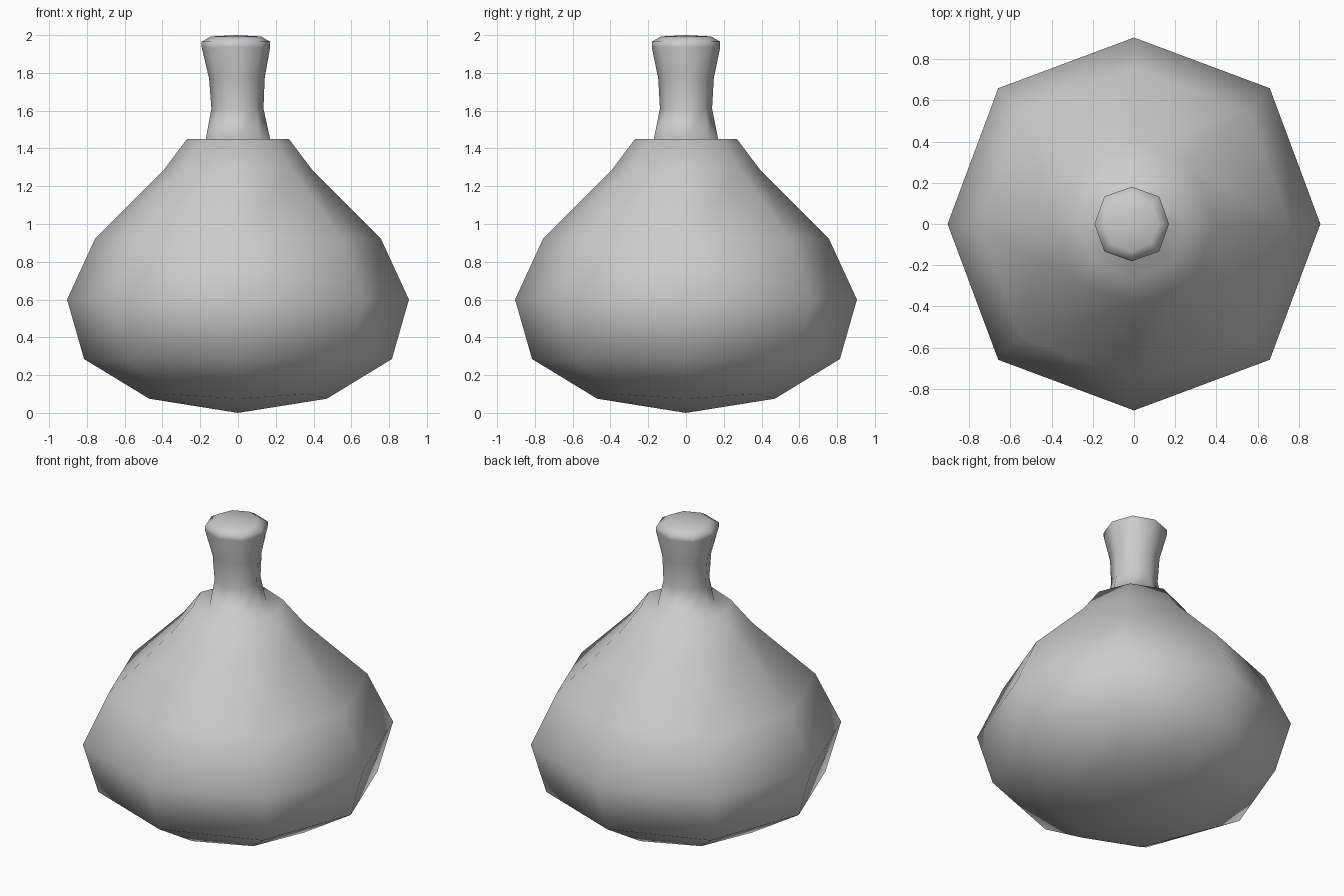
import bpy
import bmesh
from math import cos, sin, pi

cube = bpy.data.objects.get("Cube")
if cube:
    bpy.data.objects.remove(cube, do_unlink=True)

SIDES = 8

# Plain clay colour
clay = bpy.data.materials.new("grey_clay")
clay.use_nodes = True
colour = (0.6, 0.6, 0.6, 1)
clay.diffuse_color = colour
clay.node_tree.nodes["Principled BSDF"].inputs["Base Color"].default_value = colour


def ring(bm, radius, z, shift=0, bulge=1.0, lift=0):
    """Eight-sided ring; bulge and lift move the diagonal corners."""
    verts = []
    for i in range(SIDES):
        a = 2 * pi * i / SIDES
        diagonal = i % 2
        r = radius * (bulge if diagonal else 1)
        verts.append(bm.verts.new((r * cos(a) + shift, r * sin(a),
                                   z + (lift if diagonal else 0))))
    return verts


def cap(bm, loop, tip):
    for i in range(SIDES):
        bm.faces.new((loop[i], loop[(i + 1) % SIDES], tip))


bm = bmesh.new()

# Belly: radius, height, shift, diagonal bulge, diagonal lift
belly = [(0.47, 0.075, 0, 1.1, 0.025), (0.815, 0.285, 0, 1.03),
         (0.905, 0.6, 0, 1.03), (0.755, 0.925, 0, 1.03),
         (0.39, 1.29, 0, 1.02), (0.27, 1.45)]
# Neck flares slightly at the mouth and leans a little to one side
neck = [(0.17, 1.45), (0.138, 1.61, -0.003), (0.147, 1.77, -0.006),
        (0.181, 1.935, -0.011, 1.04), (0.181, 1.965, -0.011, 1.04),
        (0.133, 1.993, -0.011)]

loops = [ring(bm, *args) for args in belly + neck]
for low, high in zip(loops, loops[1:]):
    for i in range(SIDES):
        j = (i + 1) % SIDES
        bm.faces.new((low[i], low[j], high[j], high[i]))

# Pointed base and closed, slightly domed top
cap(bm, loops[0], bm.verts.new((0, 0, 0)))
cap(bm, loops[-1], bm.verts.new((-0.011, 0, 2)))
bmesh.ops.recalc_face_normals(bm, faces=bm.faces[:])
for face in bm.faces:
    face.smooth = True

mesh = bpy.data.meshes.new("flask")
bm.to_mesh(mesh)
bm.free()
mesh.materials.append(clay)
flask = bpy.data.objects.new("flask", mesh)
bpy.context.collection.objects.link(flask)
